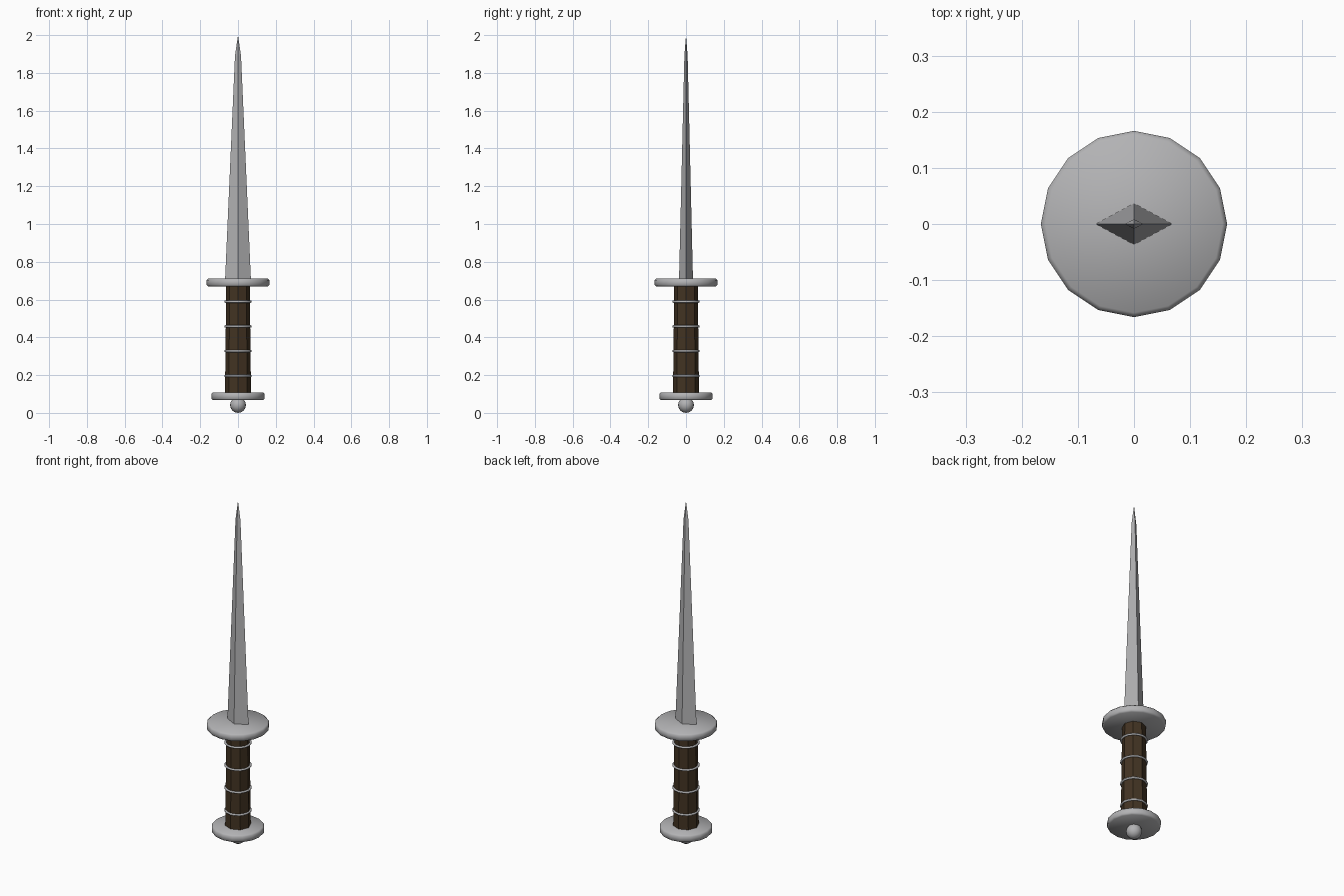
import bpy
import bmesh
import math

if "Cube" in bpy.data.objects:
    bpy.data.objects.remove(bpy.data.objects["Cube"], do_unlink=True)


def material(name, color):
    mat = bpy.data.materials.new(name)
    mat.use_nodes = True
    mat.diffuse_color = color
    mat.node_tree.nodes["Principled BSDF"].inputs["Base Color"].default_value = color
    return mat


steel = material("steel grey", (0.45, 0.45, 0.46, 1))
leather = material("dark brown", (0.055, 0.033, 0.016, 1))


def smooth(obj, degrees):
    bpy.ops.object.select_all(action="DESELECT")
    obj.select_set(True)
    bpy.context.view_layer.objects.active = obj
    bpy.ops.object.shade_smooth_by_angle(angle=math.radians(degrees))


def lathe(name, profile, sides, mat, depth=1.0):
    """Stack rings of (radius, z); depth scales the rings along y."""
    bm = bmesh.new()
    rings = []
    for radius, z in profile:
        if radius == 0:
            rings.append([bm.verts.new((0, 0, z))] * sides)
            continue
        angles = [math.tau * i / sides for i in range(sides)]
        rings.append([bm.verts.new((radius * math.cos(a), depth * radius * math.sin(a), z))
                      for a in angles])
    for low, high in zip(rings, rings[1:]):
        for i in range(sides):
            j = (i + 1) % sides
            bm.faces.new(dict.fromkeys((low[i], low[j], high[j], high[i])))
    for ring in (rings[0], rings[-1]):
        if ring[0] is not ring[1]:
            bm.faces.new(ring)
    bmesh.ops.recalc_face_normals(bm, faces=bm.faces)
    mesh = bpy.data.meshes.new(name)
    bm.to_mesh(mesh)
    bm.free()
    obj = bpy.data.objects.new(name, mesh)
    bpy.context.collection.objects.link(obj)
    mesh.materials.append(mat)
    return obj


def disc(name, radius, z, half):
    # Flat disc with a softened rim
    b = 0.008
    profile = [(radius - b, z - half), (radius, z - half + b),
               (radius, z + half - b), (radius - b, z + half)]
    smooth(lathe(name, profile, 16, steel), 50)


# Diamond-section blade with a short, steeper point
lathe("blade", [(0.069, 0.69), (0.016, 1.89), (0, 2.0)], 4, steel, depth=0.54)

# Guard and pommel plates
disc("guard", 0.166, 0.69, 0.021)
disc("pommel_plate", 0.14, 0.088, 0.021)

# Eight-sided tapered grip
lathe("grip", [(0.069, 0.09), (0.062, 0.69)], 8, leather)

# Wire rings around the grip
for n in range(4):
    bpy.ops.mesh.primitive_torus_add(major_segments=16, minor_segments=8,
                                     major_radius=0.067, minor_radius=0.006,
                                     location=(0, 0, 0.196 + 0.131 * n))
    ring = bpy.context.object
    ring.name = f"grip_ring_{n + 1}"
    ring.data.materials.append(steel)
    smooth(ring, 60)

# Round pommel button
bpy.ops.mesh.primitive_uv_sphere_add(segments=16, ring_count=8, radius=0.042,
                                     location=(0, 0, 0.042))
button = bpy.context.object
button.name = "pommel_button"
button.data.materials.append(steel)
smooth(button, 60)
